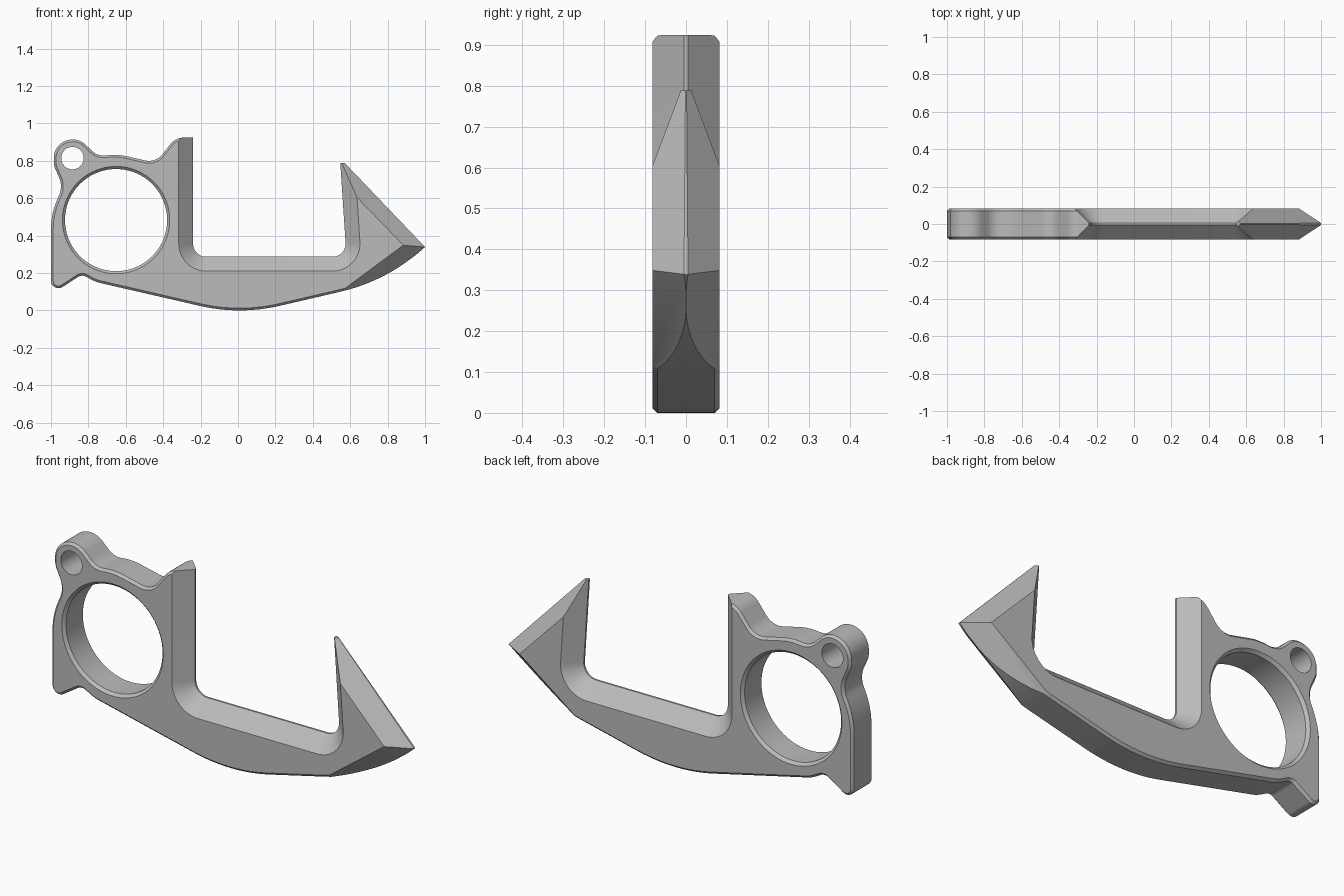
import bpy, bmesh, math
from mathutils import Vector

if "Cube" in bpy.data.objects:
    bpy.data.objects.remove(bpy.data.objects["Cube"])

HALF = 0.082    # half thickness of the plate
LAND = 0.005    # half width of the blunt ridge on the large bevels

grey = bpy.data.materials.new("plain grey")
grey.use_nodes = True
grey.diffuse_color = (0.5, 0.5, 0.5, 1)
grey.node_tree.nodes["Principled BSDF"].inputs["Base Color"].default_value = (0.5, 0.5, 0.5, 1)


def rounded(corners, steps=12):
    """Closed outline in x, z from (x, z, radius) corners with tangent fillets."""
    out = []
    for i, (x, z, r) in enumerate(corners):
        p = Vector((x, z))
        a = (Vector(corners[i - 1][:2]) - p).normalized()
        b = (Vector(corners[(i + 1) % len(corners)][:2]) - p).normalized()
        if r == 0:
            out.append(p)
            continue
        half = a.angle(b) / 2
        centre = p + (a + b).normalized() * r / math.sin(half)
        start = p + a * r / math.tan(half) - centre
        end = p + b * r / math.tan(half) - centre
        sweep = start.angle(end)
        for k in range(steps + 1):
            t = k / steps
            out.append(centre + (start * math.sin((1 - t) * sweep)
                                 + end * math.sin(t * sweep)) / math.sin(sweep))
    return out


def circle(x, z, r, n=64):
    return [Vector((x + r * math.cos(math.tau * k / n), z + r * math.sin(math.tau * k / n)))
            for k in range(n)]


def inset(outline, d):
    """Mitred inward offset of a counter-clockwise outline."""
    out = []
    for i, p in enumerate(outline):
        u = (p - outline[i - 1]).normalized()
        v = (outline[(i + 1) % len(outline)] - p).normalized()
        n1, n2 = Vector((-u.y, u.x)), Vector((-v.y, v.x))
        out.append(p + (n1 + n2) * d / (1 + n1.dot(n2)))
    return out


def loft(outline, sections):
    """Solid through the outline at each (y, inset) section."""
    bm = bmesh.new()
    rings = [[bm.verts.new((p.x, y, p.y)) for p in inset(outline, d)] for y, d in sections]
    n = len(outline)
    for low, high in zip(rings, rings[1:]):
        for i in range(n):
            bm.faces.new((low[i], low[(i + 1) % n], high[(i + 1) % n], high[i]))
    bm.faces.new(rings[0])
    bm.faces.new(rings[-1])
    bmesh.ops.recalc_face_normals(bm, faces=bm.faces[:])
    return bm


def to_object(name, bm):
    mesh = bpy.data.meshes.new(name)
    bm.to_mesh(mesh)
    bm.free()
    mesh.materials.append(grey)
    obj = bpy.data.objects.new(name, mesh)
    bpy.context.collection.objects.link(obj)
    return obj


# Outer outline: eyelet, back, spur, belly, hook point, then the top of the post
body_outline = rounded([
    (-0.985, 0.915, 0.099), (-0.985, 0.775, 0.1), (-0.935, 0.665, 0.12), (-1.0, 0.52, 0.4),
    (-1.0, 0.086, 0.04), (-0.835, 0.193, 0.04), (-0.76, 0.153, 0.2),
    (0.01, -0.024, 0.95), (0.801, 0.16, 1.0), (1.0, 0.34, 0),
    (0.57, 0.79, 0.01), (0.4, 0.79, 0), (0.4, 0.5, 0), (-0.15, 0.5, 0), (-0.15, 0.925, 0),
    (-0.335, 0.925, 0.09), (-0.44, 0.79, 0.09), (-0.647, 0.837, 0.3),
    (-0.75, 0.825, 0.09), (-0.844, 0.915, 0.099)])
bm = loft(body_outline, [(-HALF, 0.012), (-HALF + 0.012, 0), (HALF - 0.012, 0), (HALF, 0.012)])

# Large bevels on the outside of the hook, both faces
for nx, nz in ((0.719, 0.695), (0.595, -0.804)):
    for side in (-1, 1):
        bmesh.ops.bisect_plane(bm, geom=bm.verts[:] + bm.edges[:] + bm.faces[:],
                               plane_co=(1.0, side * LAND, 0.34),
                               plane_no=Vector((nx, side, nz)).normalized(), clear_outer=True)
        bmesh.ops.holes_fill(bm, edges=[e for e in bm.edges if e.is_boundary], sides=0)
bmesh.ops.recalc_face_normals(bm, faces=bm.faces[:])
body = to_object("hook_body", bm)

# Cutters: bevelled notch, chamfered finger ring, plain eyelet hole
notch_outline = rounded([(-0.24, 1.3, 0), (-0.24, 0.288, 0.07),
                         (0.58, 0.288, 0.07), (0.513, 1.3, 0)])
deep = HALF + 0.02
cutters = [
    to_object("notch_cutter", loft(notch_outline, [
        (-deep, LAND - deep), (-LAND, 0), (LAND, 0), (deep, LAND - deep)])),
    to_object("ring_cutter", loft(circle(-0.652, 0.484, 0.273, 96), [
        (-deep, -0.034), (-HALF + 0.014, 0), (HALF - 0.014, 0), (deep, -0.034)])),
    to_object("eyelet_cutter", loft(circle(-0.885, 0.815, 0.06), [(-deep, 0), (deep, 0)])),
]
bpy.context.view_layer.objects.active = body
for cutter in cutters:
    cutter.hide_render = True
    mod = body.modifiers.new(cutter.name, "BOOLEAN")
    mod.operation = "DIFFERENCE"
    mod.solver = "EXACT"
    mod.object = cutter
    bpy.ops.object.modifier_apply(modifier=mod.name)
    bpy.data.objects.remove(cutter)

# Stand on the ground and smooth the curved walls
lowest = min(v.co.z for v in body.data.vertices)
for v in body.data.vertices:
    v.co.z -= lowest
bpy.ops.object.select_all(action="DESELECT")
body.select_set(True)
bpy.ops.object.shade_smooth_by_angle(angle=math.radians(25))
